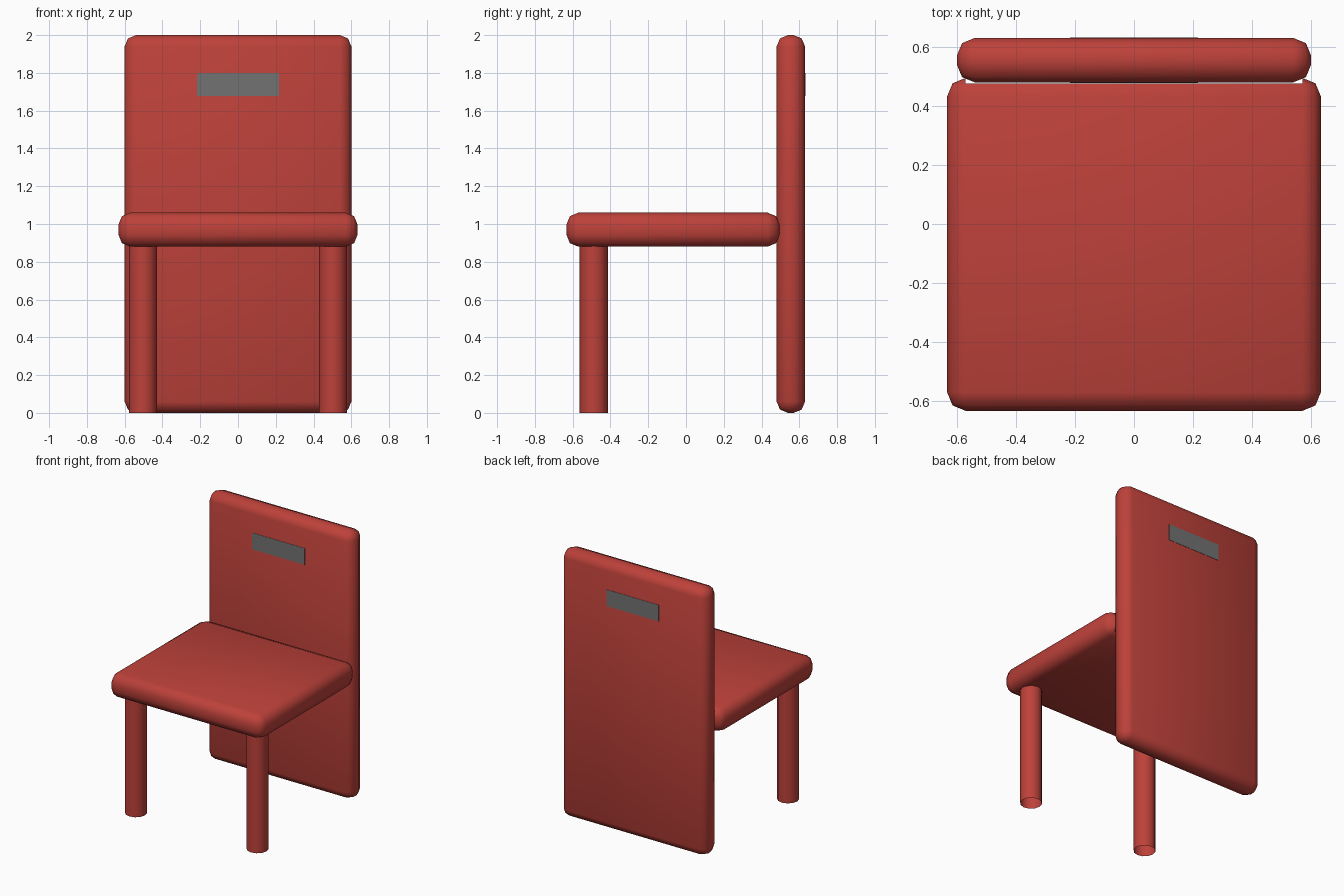
import bpy, bmesh
from mathutils import Matrix, Vector

if "Cube" in bpy.data.objects:
    bpy.data.objects.remove(bpy.data.objects["Cube"])


def material(name, rgb):
    m = bpy.data.materials.new(name)
    m.diffuse_color = (*rgb, 1)
    m.use_nodes = True
    m.node_tree.nodes["Principled BSDF"].inputs["Base Color"].default_value = m.diffuse_color
    return m


RED = material("red_plastic", (0.51, 0.053, 0.042))
GREY = material("slot_grey", (0.17, 0.17, 0.17))


def finish(bm, name, mat, smooth=True):
    me = bpy.data.meshes.new(name)
    bm.to_mesh(me)
    bm.free()
    for p in me.polygons:
        p.use_smooth = smooth
    me.materials.append(mat)
    ob = bpy.data.objects.new(name, me)
    bpy.context.collection.objects.link(ob)
    return ob


def box(lo, hi, bevel=0):
    lo, hi = Vector(lo), Vector(hi)
    bm = bmesh.new()
    bmesh.ops.create_cube(bm, size=1)
    for v in bm.verts:
        v.co = Vector(l + (c + 0.5) * (h - l) for l, h, c in zip(lo, hi, v.co))
    if bevel:
        bmesh.ops.bevel(bm, geom=bm.edges[:], offset=bevel, segments=2,
                        profile=0.5, affect='EDGES', clamp_overlap=True)
    return bm


# Back panel, reaching the floor
finish(box((-0.6, 0.48, 0), (0.6, 0.63, 2), 0.06), "back_panel", RED)

# Seat, open along the rear edge where it meets the back panel
seat = box((-0.633, -0.633, 0.88), (0.633, 0.495, 1.06), 0.063)
rear = [f for f in seat.faces
        if all(v.co.y > 0.47 and abs(v.co.x) < 0.572 for v in f.verts)]
bmesh.ops.delete(seat, geom=rear, context='FACES')
finish(seat, "seat", RED)

# Two hollow front legs
for side, sx in (("left", -1), ("right", 1)):
    leg = bmesh.new()
    bmesh.ops.create_cone(leg, cap_ends=False, segments=12, radius1=0.075,
                          radius2=0.075, depth=0.89,
                          matrix=Matrix.Translation((sx * 0.503, -0.488, 0.445)))
    finish(leg, side + "_front_leg", RED)

# Grey handle slot, a thin plate on both faces of the back panel
for side, y in (("front", 0.48), ("rear", 0.63)):
    finish(box((-0.217, y - 0.002, 1.677), (0.217, y + 0.002, 1.8)),
           side + "_handle_slot", GREY, False)
